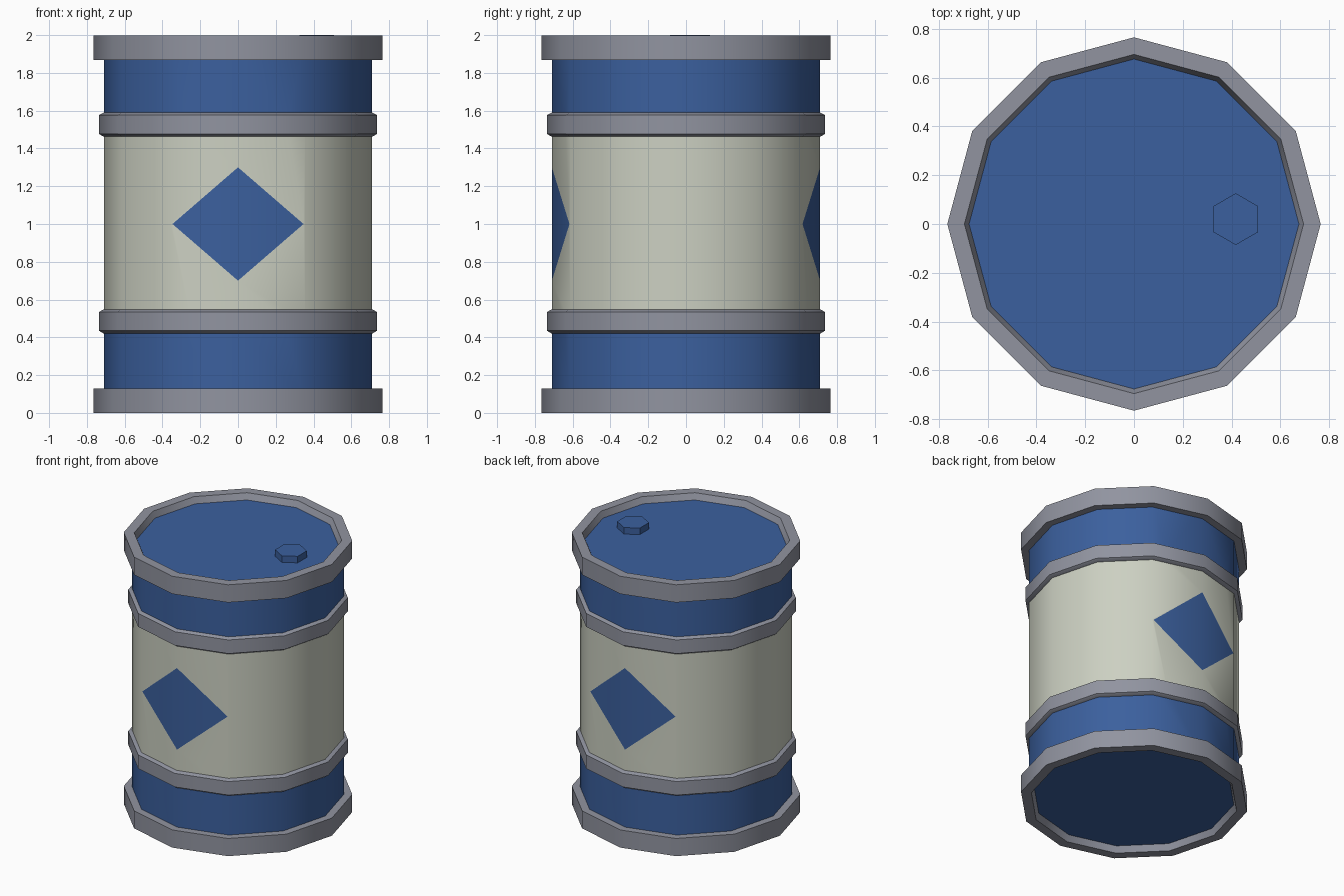
import bpy, bmesh, math
from mathutils import Vector

if "Cube" in bpy.data.objects:
    bpy.data.objects.remove(bpy.data.objects["Cube"])

SIDES = 12
R = 0.71


def material(name, rgb):
    m = bpy.data.materials.new(name)
    m.diffuse_color = (*rgb, 1)
    m.use_nodes = True
    m.node_tree.nodes["Principled BSDF"].inputs["Base Color"].default_value = m.diffuse_color
    return m


BLUE = material("blue paint", (0.044, 0.117, 0.342))
CREAM = material("cream label", (0.604, 0.631, 0.539))
GREY = material("grey metal", (0.283, 0.296, 0.352))


def finish(name, bm, mats):
    bmesh.ops.recalc_face_normals(bm, faces=bm.faces)
    me = bpy.data.meshes.new(name)
    bm.to_mesh(me)
    bm.free()
    for m in mats:
        me.materials.append(m)
    ob = bpy.data.objects.new(name, me)
    bpy.context.collection.objects.link(ob)
    bpy.ops.object.select_all(action='DESELECT')
    ob.select_set(True)
    bpy.context.view_layer.objects.active = ob
    bpy.ops.object.shade_smooth_by_angle(angle=math.radians(35))
    return ob


def revolve(profile, closed, sides=SIDES, start=0.0):
    """Spin (radius, z) points; closed joins last to first, otherwise the ends are capped."""
    bm = bmesh.new()
    loops = []
    for r, z in profile:
        loops.append([bm.verts.new((r * math.cos(start + math.tau * i / sides),
                                    r * math.sin(start + math.tau * i / sides), z))
                      for i in range(sides)])
    pairs = list(zip(loops, loops[1:]))
    if closed:
        pairs.append((loops[-1], loops[0]))
    else:
        bm.faces.new(loops[0][::-1])
        bm.faces.new(loops[-1])
    for a, b in pairs:
        for i in range(sides):
            j = (i + 1) % sides
            bm.faces.new((a[i], a[j], b[j], b[i]))
    return bm


# Barrel body with recessed ends, cream middle and a diamond front and back
bm = revolve([(R, 0.045), (R, 0.485), (R, 1.525), (R, 1.952)], False)
DX, DZ = 0.347, 0.3
for sx in (1, -1):
    for sz in (1, -1):
        faces = [f for f in bm.faces
                 if abs(f.calc_center_median().x) < 0.356
                 and abs(f.calc_center_median().y) > 0.6
                 and 0.485 < f.calc_center_median().z < 1.525]
        geom = set(faces)
        for f in faces:
            geom.update(f.edges)
            geom.update(f.verts)
        bmesh.ops.bisect_plane(bm, geom=list(geom), dist=1e-5,
                               plane_co=Vector((0, 0, 1 + sz * DZ)),
                               plane_no=Vector((sx / DX, 0, sz / DZ)))
for f in bm.faces:
    c = f.calc_center_median()
    side = math.hypot(c.x, c.y) > 0.5
    diamond = abs(c.x) / DX + abs(c.z - 1) / DZ < 1 and abs(c.y) > 0.6
    f.material_index = int(side and 0.485 < c.z < 1.525 and not diamond)
finish("barrel_body", bm, [BLUE, CREAM])

# End rims, mirrored top and bottom
rim = [(0.765, 0), (0.765, 0.13), (0.70, 0.13), (0.676, 0.045), (0.695, 0)]
finish("bottom_rim", revolve(rim, True), [GREY])
finish("top_rim", revolve([(r, 1.997 - z) for r, z in rim], True), [GREY])

# Raised hoops with bevelled edges
for name, z0 in (("lower_hoop", 0.42), ("upper_hoop", 1.462)):
    hoop = [(0.69, 0), (0.712, 0), (0.735, 0.015), (0.735, 0.115), (0.712, 0.127), (0.69, 0.127)]
    finish(name, revolve([(r, z + z0) for r, z in hoop], True), [GREY])

# Hexagonal bung on the lid
bung = finish("bung_cap", revolve([(0.106, 1.94), (0.106, 2.0)], False, 6, math.pi / 6), [BLUE])
bung.location = (0.417, 0.02, 0)
